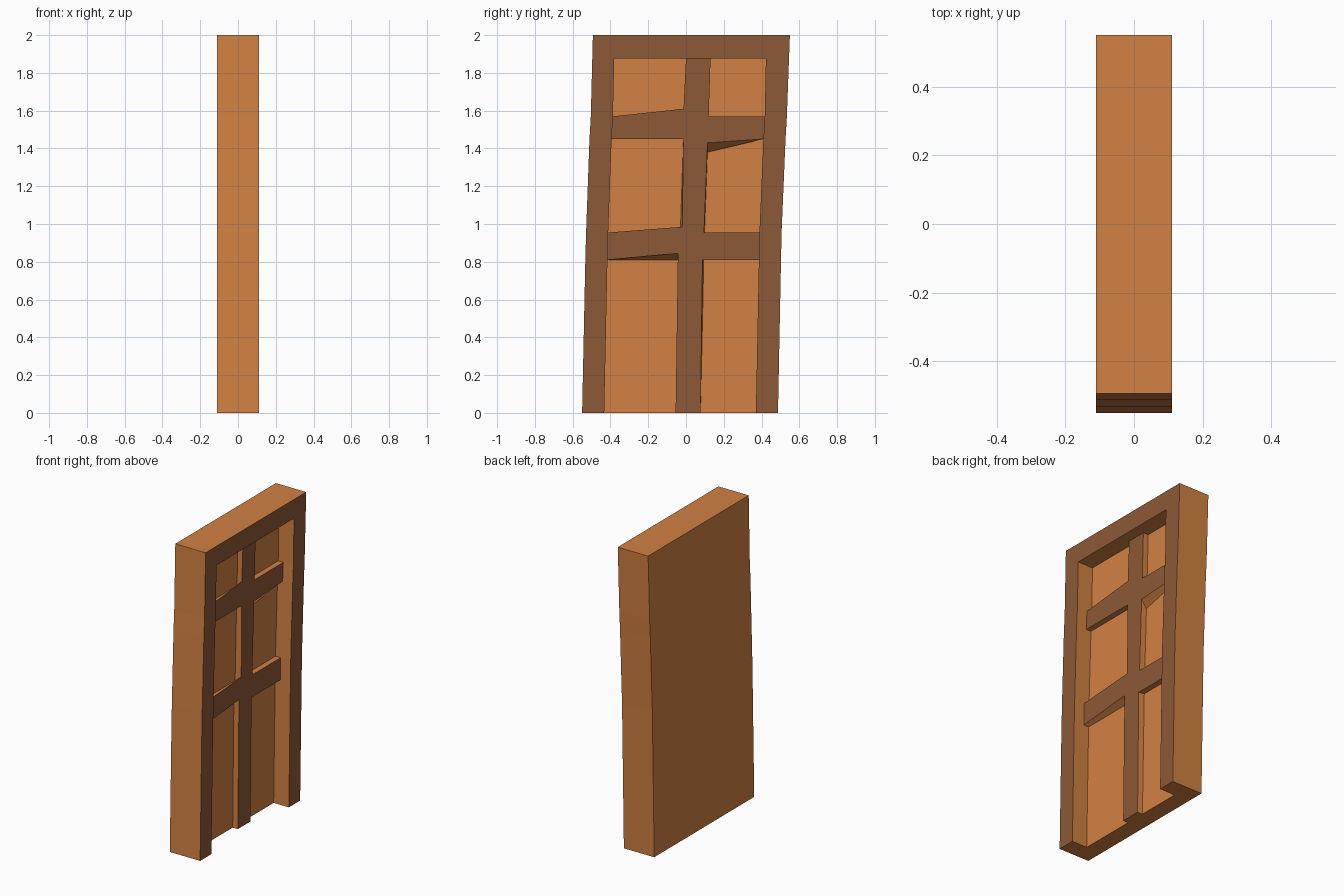
import bpy, bmesh

if "Cube" in bpy.data.objects:
    bpy.data.objects.remove(bpy.data.objects["Cube"])


def make_mat(name, color):
    m = bpy.data.materials.new(name)
    m.diffuse_color = color
    m.use_nodes = True
    m.node_tree.nodes["Principled BSDF"].inputs["Base Color"].default_value = m.diffuse_color
    return m


WOOD = make_mat("wood", (0.64, 0.22, 0.055, 1))
DARK = make_mat("dark_wood", (0.27, 0.1, 0.038, 1))


def loft(name, x0, back, x1, front, back_cap=False, front_cap=True, panel=None):
    """Walls between two (y, z) outlines at depths x0 and x1, with optional caps."""
    bm = bmesh.new()
    a = [bm.verts.new((x0, y, z)) for y, z in back]
    b = [bm.verts.new((x1, y, z)) for y, z in front]
    n = len(a)
    for i in range(n):
        j = (i + 1) % n
        bm.faces.new((a[i], a[j], b[j], b[i]))
    if back_cap:
        bm.faces.new(a[::-1])
    if front_cap:
        bm.faces.new(b).material_index = 1
    if panel:
        bm.faces.new([bm.verts.new((x1, y, z)) for y, z in panel])
    bm.normal_update()
    bmesh.ops.triangulate(bm, faces=[f for f in bm.faces if len(f.verts) > 4],
                          ngon_method='EAR_CLIP')
    me = bpy.data.meshes.new(name)
    bm.to_mesh(me)
    bm.free()
    me.materials.append(WOOD)
    me.materials.append(DARK)
    ob = bpy.data.objects.new(name, me)
    bpy.context.collection.objects.link(ob)
    return ob


# Crooked inner edges of the frame: z, left y, right y
ROWS = [(0, -0.433, 0.37), (0.81, -0.416, 0.386), (0.955, -0.412, 0.389),
        (1.45, -0.394, 0.41), (1.57, -0.387, 0.417), (1.875, -0.38, 0.423)]
W = 0.117  # frame width
BACK, PANEL, BAR, FRONT = -0.11, 0.0, 0.037, 0.11

# Outlines run counter-clockwise seen from +x
inner_r = [(r, z) for z, l, r in ROWS]
inner_l = [(l, z) for z, l, r in ROWS]
outer_r = [(r + W, z) for z, l, r in ROWS[:-1]] + [(0.55, 2)]
outer_l = [(l - W, z) for z, l, r in ROWS[:-1]] + [(-0.493, 2)]
outline = outer_r + outer_l[::-1]
opening = inner_r + inner_l[::-1]

# Back slab carrying the recessed panel
loft("door_panel", BACK, outline, PANEL, outline, True, False, opening)

# Surrounding frame, open at the bottom
frame = outline + inner_l + inner_r[::-1]
loft("door_frame", PANEL, frame, FRONT, frame)

# Upright and two crossbars as one double cross
R, L = inner_r, inner_l
front = [(0.077, 0), (0.087, 0.81), R[1], R[2], (0.095, 0.955),
         (0.114, 1.43), R[3], R[4], (0.12, 1.57), (0.13, 1.875),
         (0.0, 1.875), (-0.013, 1.61), L[4], L[3], (-0.014, 1.45),
         (-0.02, 0.985), L[2], L[1], (-0.043, 0.845), (-0.055, 0)]
back = list(front)
for i, p in {1: (0.094, 0.81), 4: (0.098, 0.955), 5: (0.114, 1.38),
             11: (-0.01, 1.57), 15: (-0.03, 0.955), 18: (-0.043, 0.81)}.items():
    back[i] = p
loft("door_bars", PANEL, back, BAR, front)
